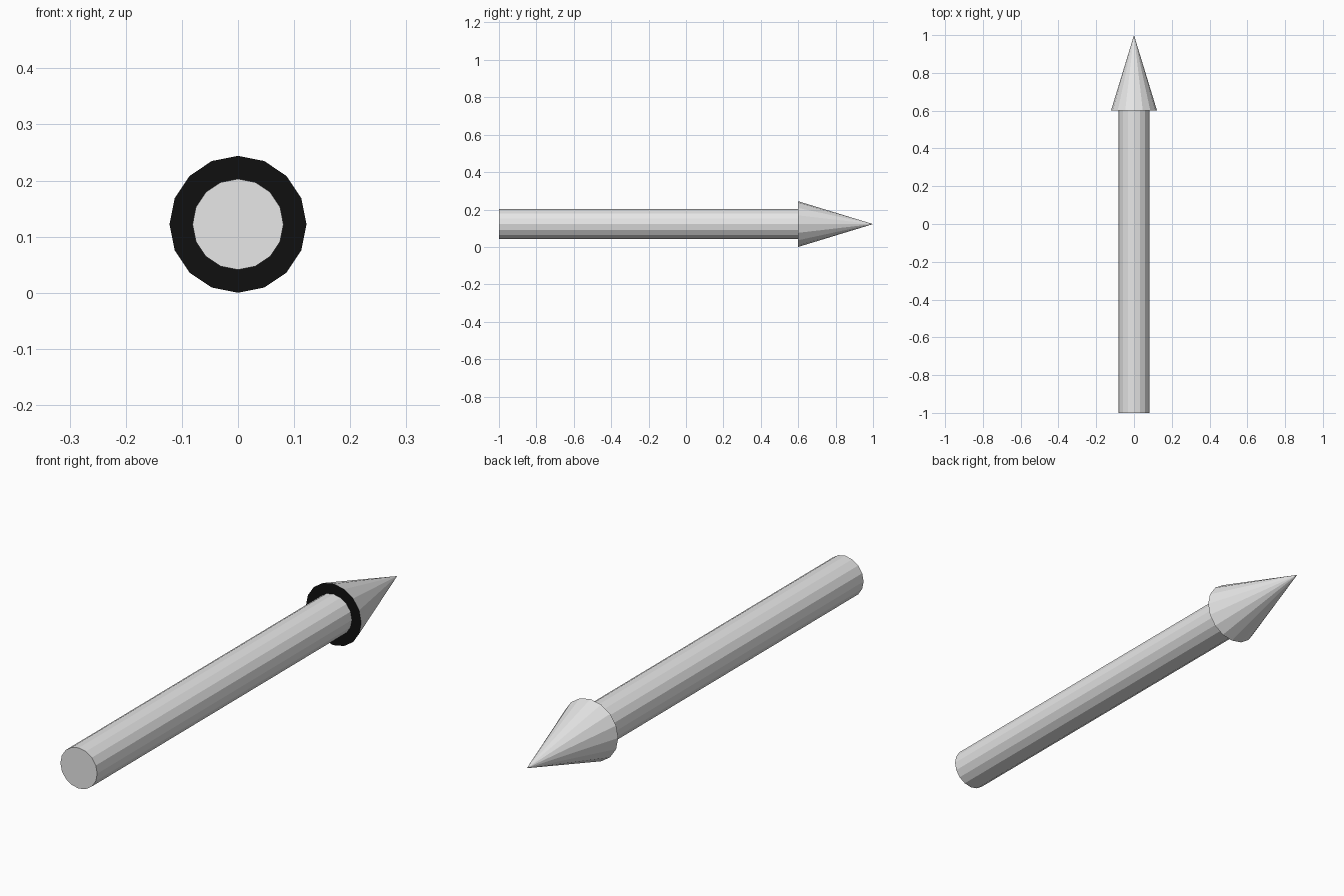
import bpy, bmesh, math
from mathutils import Matrix

if "Cube" in bpy.data.objects:
    bpy.data.objects.remove(bpy.data.objects["Cube"])

SIDES = 16
HEAD_R, SHAFT_R = 0.122, 0.081
AXIS_Z = HEAD_R


def material(name, rgb):
    m = bpy.data.materials.new(name)
    m.diffuse_color = (*rgb, 1)
    m.use_nodes = True
    m.node_tree.nodes["Principled BSDF"].inputs["Base Color"].default_value = m.diffuse_color
    return m


grey = material("light_grey", (0.8, 0.8, 0.8))
black = material("black", (0.005, 0.005, 0.005))


def tapered_part(name, r_back, r_tip, y0, y1, mats):
    """Capped cylinder or cone running along y; the back cap takes the last material."""
    bm = bmesh.new()
    bmesh.ops.create_cone(
        bm, cap_ends=True, segments=SIDES, radius1=r_back, radius2=r_tip, depth=y1 - y0,
        matrix=Matrix.Translation((0, (y0 + y1) / 2, AXIS_Z)) @ Matrix.Rotation(-math.pi / 2, 4, 'X'))
    bmesh.ops.remove_doubles(bm, verts=bm.verts, dist=1e-5)
    bmesh.ops.recalc_face_normals(bm, faces=bm.faces)
    for f in bm.faces:
        f.material_index = len(mats) - 1 if f.normal.y < -0.9 else 0
    mesh = bpy.data.meshes.new(name)
    bm.to_mesh(mesh)
    bm.free()
    for m in mats:
        mesh.materials.append(m)
    obj = bpy.data.objects.new(name, mesh)
    bpy.context.collection.objects.link(obj)


# Long shaft, then the pointed head with its black underside
tapered_part("shaft", SHAFT_R, SHAFT_R, -1.0, 0.602, [grey])
tapered_part("arrow_head", HEAD_R, 0.0, 0.6, 1.0, [grey, black])
